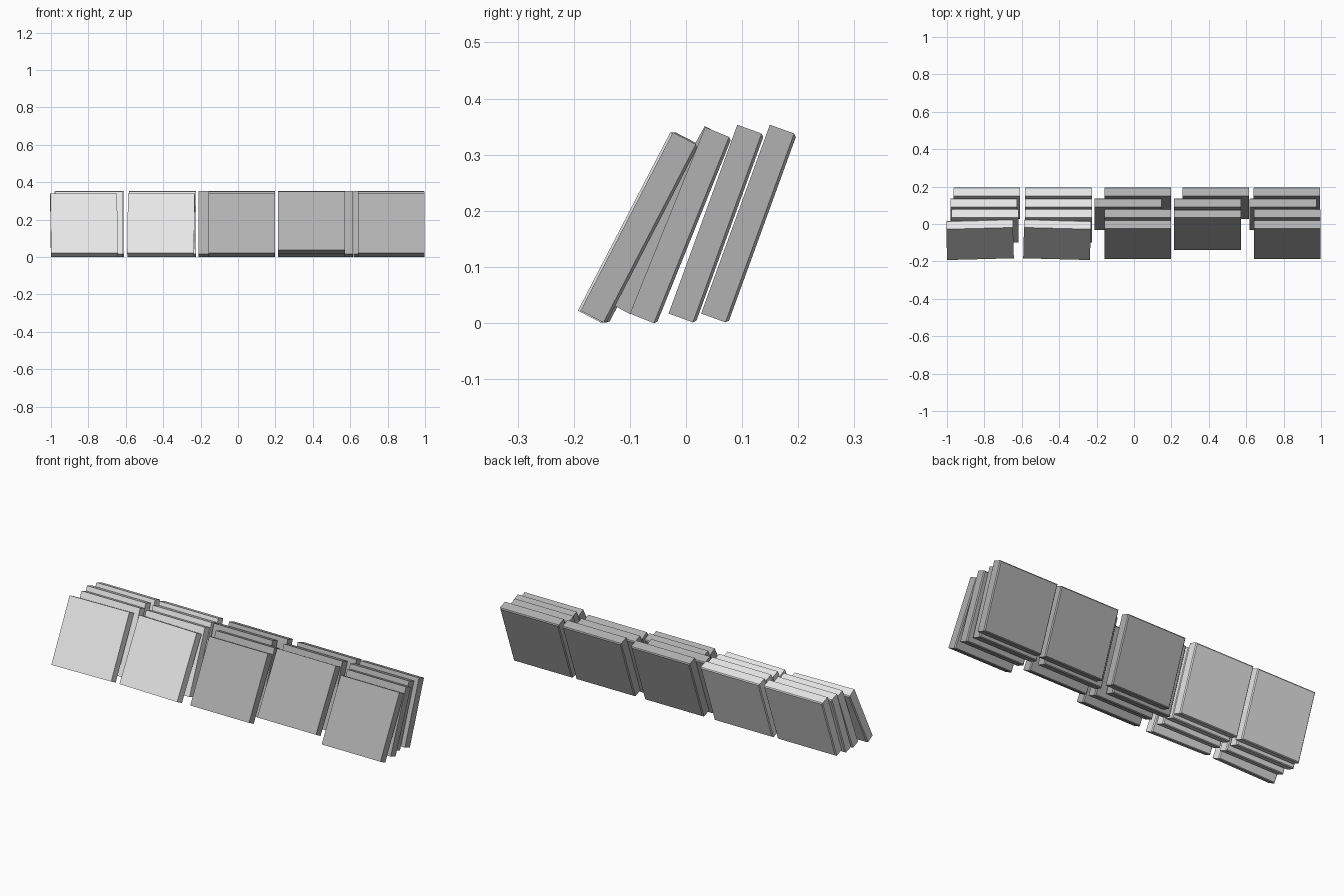
import bpy
import bmesh
from math import radians

cube = bpy.data.objects.get("Cube")
if cube:
    bpy.data.objects.remove(cube, do_unlink=True)

WIDTH, HEIGHT, THICK, CHAMFER = 0.357, 0.358, 0.051, 0.005


def material(name, value):
    mat = bpy.data.materials.new(name)
    mat.use_nodes = True
    colour = (value, value, value, 1)
    mat.diffuse_color = colour
    mat.node_tree.nodes["Principled BSDF"].inputs["Base Color"].default_value = colour
    return mat


light = material("light grey", 0.8)
dark = material("mid grey", 0.44)


def tile(name, x, y, z, lean, turn, mat):
    """Square slab, origin at its bottom front edge, chamfered around the back."""
    bm = bmesh.new()
    bmesh.ops.create_cube(bm, size=1)
    for v in bm.verts:
        v.co = (v.co.x * WIDTH, (v.co.y + 0.5) * THICK, (v.co.z + 0.5) * HEIGHT)
    back = [e for e in bm.edges if all(v.co.y > THICK / 2 for v in e.verts)]
    bmesh.ops.bevel(bm, geom=back, offset=CHAMFER, segments=1, affect='EDGES')
    mesh = bpy.data.meshes.new(name)
    bm.to_mesh(mesh)
    bm.free()
    mesh.materials.append(mat)
    obj = bpy.data.objects.new(name, mesh)
    obj.location = (x, y, z)
    obj.rotation_euler = (radians(-lean), 0, radians(turn))
    bpy.context.collection.objects.link(obj)


# Rows from back to front: bottom front edge (y, z) and lean in degrees
rows = {
    "back": (0.027, 0.017, 20),
    "middle": (-0.031, 0.017, 20),
    "inner": (-0.1, 0.017, 22),
    "front": (-0.188, 0.022, 27.4),
}

# Stacks along x: tile centres per row, turn of the front tile, colour
stacks = [
    ((-0.787, -0.803, -0.797, -0.821), 1.5, light),
    ((-0.403, -0.403, -0.403, -0.414), -1.5, light),
    ((0.02, -0.032, 0.02, 0.02), 0, dark),
    ((0.437, 0.393, 0.393), 0, dark),
    ((0.817, 0.797, 0.819, 0.819), 0, dark),
]

for number, (centres, turn, mat) in enumerate(stacks, 1):
    for (row, (y, z, lean)), x in zip(rows.items(), centres):
        # The short stack has its foremost tile slid further out
        if len(centres) == 3 and row == "inner":
            y, z, lean = -0.14, 0.038, 29
        tile(f"{row}_tile_{number}", x, y, z, lean,
             turn if row == "front" else 0, mat)
